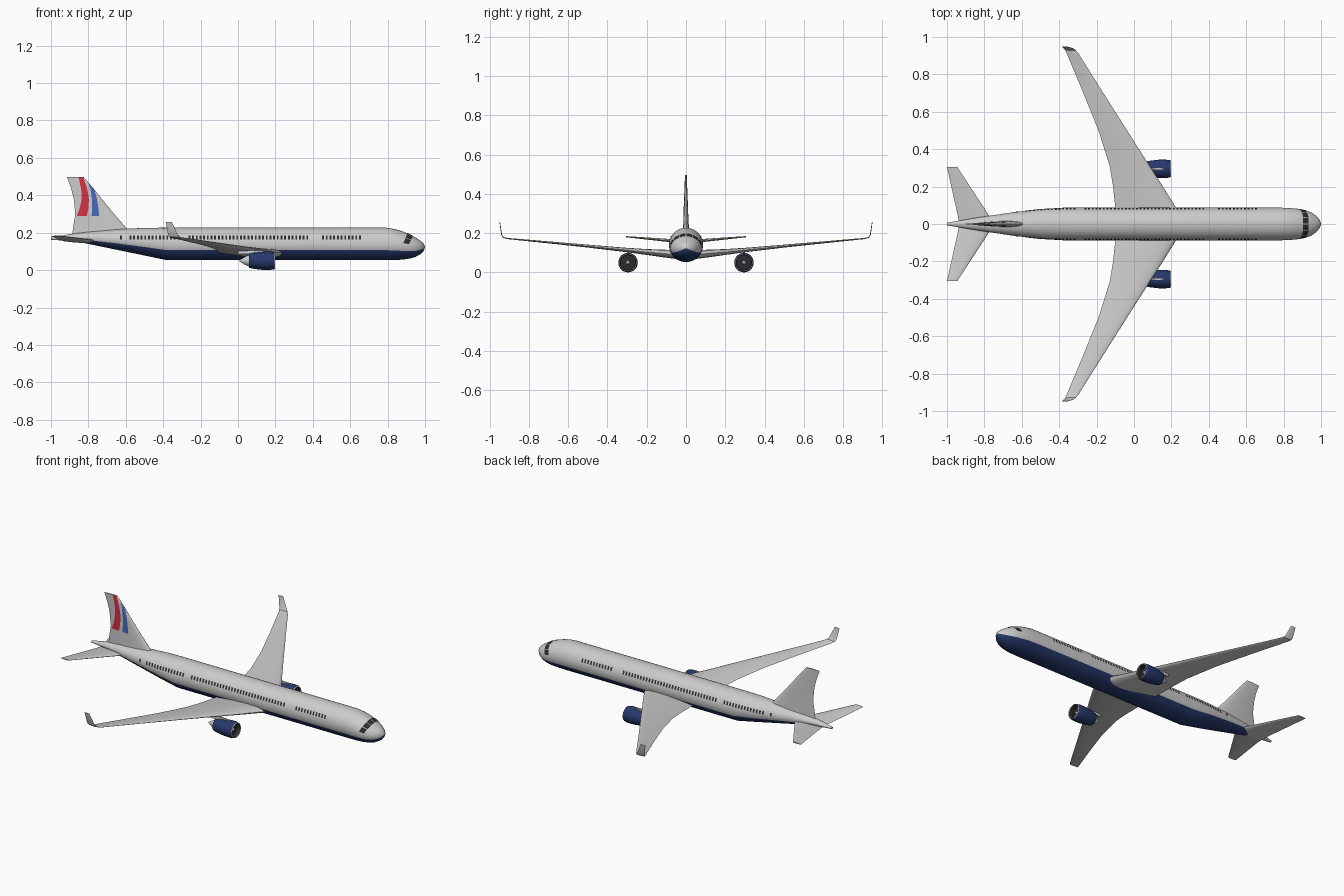
import bpy, bmesh
from math import sin, cos, pi, radians, sqrt, asin
from mathutils import Vector

if "Cube" in bpy.data.objects:
    bpy.data.objects.remove(bpy.data.objects["Cube"])


def mat(name, r, g, b):
    m = bpy.data.materials.new(name)
    m.diffuse_color = (r, g, b, 1)
    m.use_nodes = True
    m.node_tree.nodes["Principled BSDF"].inputs["Base Color"].default_value = m.diffuse_color
    return m


NAVY = mat("navy", 0.02, 0.04, 0.15)
LIGHT = mat("light_grey", 0.8, 0.8, 0.8)
DARK = mat("dark", 0.025, 0.025, 0.03)
RED = mat("red", 0.65, 0.03, 0.06)
BLUE = mat("blue", 0.06, 0.14, 0.5)


def finish(name, bm, mats=(), mirror=False, angle=35):
    me = bpy.data.meshes.new(name)
    bm.to_mesh(me)
    bm.free()
    for m in mats:
        me.materials.append(m)
    me.polygons.foreach_set("use_smooth", [True] * len(me.polygons))
    me.set_sharp_from_angle(angle=radians(angle))
    ob = bpy.data.objects.new(name, me)
    bpy.context.collection.objects.link(ob)
    if mirror:
        mod = ob.modifiers.new("mirror", 'MIRROR')
        mod.use_axis = (False, True, False)
        mod.use_mirror_merge = False
    return ob


def loft(name, rings, mats=(), mirror=False, pick=None):
    """Skin closed rings, cap both ends; pick(ring, segment) gives a material slot."""
    bm = bmesh.new()
    vs = [[bm.verts.new(p) for p in r] for r in rings]
    n = len(vs[0])
    for i in range(len(vs) - 1):
        for k in range(n):
            j = (k + 1) % n
            f = bm.faces.new((vs[i][k], vs[i][j], vs[i + 1][j], vs[i + 1][k]))
            if pick:
                f.material_index = pick(i, k)
    bm.faces.new(vs[0])
    bm.faces.new(vs[-1])
    bmesh.ops.recalc_face_normals(bm, faces=bm.faces)
    return finish(name, bm, mats, mirror)


def interp(table, key):
    """Linear lookup in rows sorted by their first value."""
    for a, b in zip(table, table[1:]):
        if key <= b[0]:
            f = (key - a[0]) / (b[0] - a[0])
            return [p + (q - p) * f for p, q in zip(a[1:], b[1:])]
    return table[-1][1:]


def patches(name, quads, m, inside):
    """Thin surface quads turned away from the point inside."""
    bm = bmesh.new()
    for q in quads:
        f = bm.faces.new([bm.verts.new(p) for p in q])
        f.normal_update()
        if f.normal.dot(f.calc_center_median() - Vector(inside)) < 0:
            f.normal_flip()
    return finish(name, bm, [m])


# Fuselage: x, top z, bottom z, half width
BODY = [(-1, .174, .162, .007), (-.9, .192, .156, .024), (-.87, .196, .153, .029),
        (-.8, .205, .14, .04), (-.65, .219, .109, .062), (-.5, .2255, .078, .08),
        (-.38, .227, .053, .087), (.79, .227, .053, .087), (.84, .219, .054, .085),
        (.88, .207, .056, .081), (.92, .19, .062, .073), (.95, .174, .071, .061),
        (.975, .158, .085, .043), (.992, .143, .102, .023), (1, .127, .121, .003)]
SEG = 48


def skin(x, a, off=0):
    top, bot, w = interp(BODY, x)
    return (x, (w + off) * cos(a), (top + bot) / 2 + ((top - bot) / 2 + off) * sin(a))


def belly(i, k):
    a = (k + .5) / SEG * 2 * pi
    return 1 if sin(a) < -.383 and BODY[i][0] > -.88 else 0


loft("fuselage", [[skin(r[0], 2 * pi * k / SEG) for k in range(SEG)] for r in BODY],
     [LIGHT, NAVY], pick=belly)

# Cabin windows in rows on both sides
xs = [-.625]
for start, end in ((-.575, -.30), (-.26, .385), (.455, .66)):
    xs += [start + .0197 * i for i in range(int((end - start) / .0197) + 1)]
quads = []
for x in xs:
    for side in (1, -1):
        q = []
        for dx, z in ((-.005, .164), (.005, .164), (.005, .184), (-.005, .184)):
            top, bot, w = interp(BODY, x + dx)
            a = asin((z - (top + bot) / 2) / ((top - bot) / 2))
            p = skin(x + dx, a, .0015)
            q.append((p[0], side * p[1], p[2]))
        quads.append(q)
for side in (1, -1):
    patches("cabin_windows_" + ("left" if side > 0 else "right"),
            [q for q in quads if q[0][1] * side > 0], DARK, (0, 0, .14))

# Cockpit windows: six panes wrapped around the nose
quads = []
for pane in range(6):
    a0 = radians(9 + 27 * pane + 1.3)
    for i in range(4):
        for j in range(3):
            q = []
            for di, dj in ((0, 0), (1, 0), (1, 1), (0, 1)):
                a = a0 + radians(24.4) * (i + di) / 4
                x = .879 + .025 * min(1, sin(a) * 1.15) + .03 * (j + dj) / 3
                q.append(skin(x, a, .0018))
            quads.append(q)
patches("cockpit_windows", quads, DARK, (.85, 0, .13))


# Aerofoil surfaces. Section: x front, x back, y, z, thickness, tilt in degrees
def half(u, t):
    return 5 * t * (.2969 * sqrt(u) - .126 * u - .3516 * u**2 + .2843 * u**3 - .1036 * u**4)


def aerofoil(xf, xb, y, z, t, tilt, n=24):
    ring = []
    for k in range(n):
        a = 2 * pi * k / n
        u = (1 + cos(a)) / 2
        o = half(u, t) * (0 if k in (0, n // 2) else 1 if sin(a) > 0 else -1)
        ring.append((xf + (xb - xf) * u, y - sin(radians(tilt)) * o,
                     z + cos(radians(tilt)) * o))
    return ring


WING = [(.28, -.09, 0, .085, .046, 0), (.225, -.10, .087, .094, .042, 0),
        (.155, -.112, .2, .104, .03, 3), (.084, -.13, .31, .115, .022, 4),
        (-.037, -.19, .5, .134, .015, 5), (-.17, -.275, .71, .154, .01, 5),
        (-.297, -.36, .912, .173, .006, 8), (-.312, -.369, .93, .178, .005, 40),
        (-.322, -.374, .938, .19, .005, 75), (-.354, -.386, .948, .257, .003, 82)]
loft("wings", [aerofoil(*s) for s in WING], mirror=True)

TAIL = [(-.745, -.935, 0, .155, .022, 0), (-.775, -.942, .045, .159, .018, 5),
        (-.945, -1, .305, .182, .006, 5)]
loft("tailplanes", [aerofoil(*s) for s in TAIL], mirror=True)

# Fin: z, x front, x back, thickness
FIN = [(.18, -.56, -.887, .036), (.225, -.597, -.882, .03), (.3, -.662, -.87, .023),
       (.38, -.728, -.878, .017), (.44, -.775, -.893, .012), (.497, -.825, -.915, .008)]
loft("fin", [aerofoil(f, b, 0, z, t, 90) for z, f, b, t in FIN])


# Fin stripes on the right-hand side: z, back x, front x
def stripe(name, rows, m):
    def point(z, s):
        lo, hi = interp(rows, z)
        f, b, t = interp(FIN, z)
        x = min(lo + (hi - lo) * s, f - .002)
        return (x, -half((f - x) / (f - b), t) - .0013, z)
    z0, z1, n = rows[0][0], rows[-1][0], 14
    zs = [z0 + (z1 - z0) * i / n for i in range(n + 1)]
    patches(name, [[point(a, j / 3), point(a, (j + 1) / 3), point(b, (j + 1) / 3),
                    point(b, j / 3)] for a, b in zip(zs, zs[1:]) for j in range(3)],
            m, (-.8, 5, .4))


stripe("red_stripe", [(.288, -.862, -.808), (.33, -.846, -.8), (.38, -.836, -.797),
                      (.43, -.838, -.805), (.496, -.852, -.827)], RED)
stripe("blue_stripe", [(.288, -.783, -.743), (.33, -.78, -.746), (.38, -.781, -.754),
                       (.43, -.788, -.768), (.48, -.804, -.802)], BLUE)

# Engines under the wings
EY, EZ = .295, .05


def lathe(name, prof, mats=(), pick=None, n=32):
    rings = [[(x, EY + r * cos(2 * pi * k / n), EZ + r * sin(2 * pi * k / n))
              for k in range(n)] for x, r in prof]
    return loft(name, rings, mats, True, pick)


lathe("engine_cowlings",
      [(.058, .038), (.09, .044), (.13, .0485), (.165, .0495), (.185, .0475), (.193, .0455),
       (.197, .043), (.194, .0405), (.185, .039), (.165, .039)],
      [NAVY, LIGHT, DARK], lambda i, k: 0 if i < 5 else 1 if i < 7 else 2)
lathe("fan_discs", [(.164, .0385), (.167, .0385)], [DARK])
lathe("fan_spinners", [(.166, .010), (.174, .008), (.181, .004), (.183, .001)])
lathe("exhaust_cones", [(.07, .033), (.05, .028), (.03, .017), (.008, .004)])

# Pylons joining engines and wings
loft("engine_pylons", [[(.165, EY + w, z0), (.13, EY + w * 2, z0 + dz), (.0, EY + w * 2, z0 + dz * 1.6),
                        (.0, EY - w * 2, z0 + dz * 1.6), (.13, EY - w * 2, z0 + dz), (.165, EY - w, z0)]
                       for w, z0, dz in ((.003, .085, 0), (.002, .098, .006))], mirror=True)
